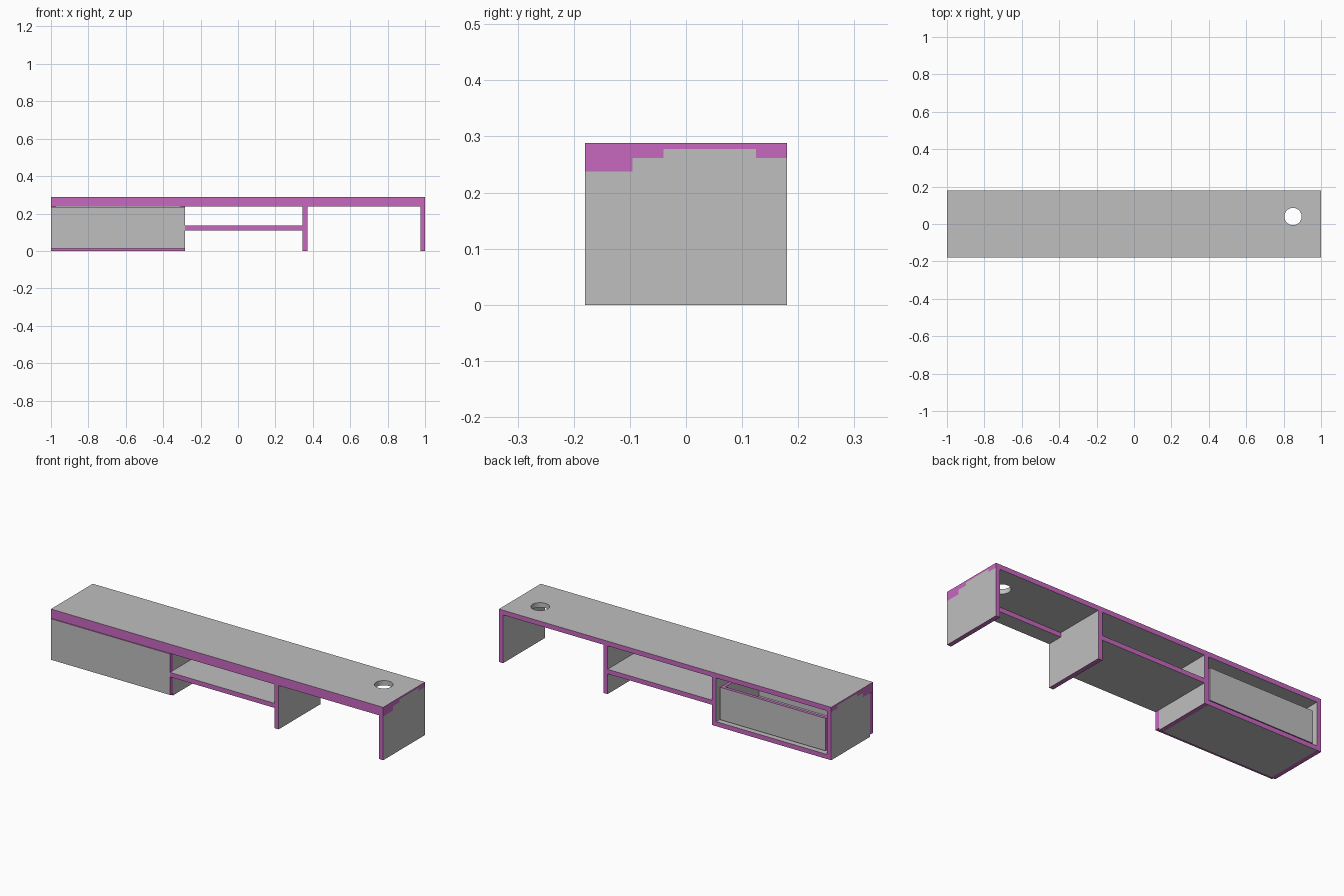
import bpy, bmesh
from mathutils import Vector

cube = bpy.data.objects.get("Cube")
if cube:
    bpy.data.objects.remove(cube, do_unlink=True)


def make_material(name, rgb):
    m = bpy.data.materials.new(name)
    m.use_nodes = True
    m.diffuse_color = (*rgb, 1)
    m.node_tree.nodes["Principled BSDF"].inputs["Base Color"].default_value = (*rgb, 1)
    return m


BOARD = make_material("grey board", (0.52, 0.52, 0.52))
EDGE = make_material("magenta edge band", (0.578, 0.14, 0.527))

T = 0.025                      # board thickness
FRONT, BACK = -0.18, 0.18
TOP, UNDER, RAIL_Z = 0.288, 0.262, 0.238
RAIL_Y = -0.095                # rear edge of the front rail
TENON = (-0.04, 0.125, 0.278)  # start, end and height of the panel tenon
HOLE = Vector((0.85, 0.04))
HOLE_R = 0.046


def paint(obj, axis):
    """Grey on the broad faces, magenta on the cut edges."""
    for p in obj.data.polygons:
        p.material_index = 0 if abs(p.normal[axis]) > 0.7 else 1


def new_object(name, bm, axis=None):
    bmesh.ops.recalc_face_normals(bm, faces=bm.faces)
    me = bpy.data.meshes.new(name)
    bm.to_mesh(me)
    bm.free()
    obj = bpy.data.objects.new(name, me)
    bpy.context.collection.objects.link(obj)
    me.materials.append(BOARD)
    me.materials.append(EDGE)
    if axis is not None:
        paint(obj, axis)
    return obj


def board(name, x, y, z, axis=None):
    bm = bmesh.new()
    bmesh.ops.create_cube(bm, size=1)
    for v in bm.verts:
        v.co = [lo + (c + 0.5) * (hi - lo) for c, (lo, hi) in zip(v.co, (x, y, z))]
    return new_object(name, bm, axis)


def panel(name, x, front):
    """Upright notched for the front rail, with a tenon into the top."""
    a, b, h = TENON
    outline = [(front, 0), (BACK, 0), (BACK, UNDER), (b, UNDER), (b, h), (a, h),
               (a, UNDER), (RAIL_Y, UNDER), (RAIL_Y, RAIL_Z), (front, RAIL_Z)]
    bm = bmesh.new()
    face = bm.faces.new([bm.verts.new((x, y, z)) for y, z in outline])
    ext = bmesh.ops.extrude_face_region(bm, geom=[face])
    verts = [g for g in ext["geom"] if isinstance(g, bmesh.types.BMVert)]
    bmesh.ops.translate(bm, verts=verts, vec=(T, 0, 0))
    return new_object(name, bm, 0)


def cut(obj, cutter):
    mod = obj.modifiers.new("cut", "BOOLEAN")
    mod.operation, mod.solver, mod.object = "DIFFERENCE", "EXACT", cutter
    bpy.context.view_layer.objects.active = obj
    bpy.ops.object.modifier_apply(modifier=mod.name)
    bpy.data.objects.remove(cutter, do_unlink=True)


# Uprights
DRAWER_FRONT_BACK = FRONT + T
INNER = -0.283                 # inner end of the drawer bay
panel("left_end_panel", 1 - T, FRONT)
panel("middle_panel", 0.346, FRONT)
panel("drawer_bay_panel", INNER - T, DRAWER_FRONT_BACK)
panel("right_end_panel", -1, DRAWER_FRONT_BACK)

# Top board with mortises at both ends and a cable hole
top = board("top_board", (-1, 1), (FRONT, BACK), (UNDER, TOP))
for x in ((-1.1, -1 + T), (1 - T, 1.1)):
    cut(top, board("mortise_cutter", x, TENON[:2], (0.2, TENON[2])))
bm = bmesh.new()
bmesh.ops.create_cone(bm, cap_ends=True, segments=48, radius1=HOLE_R, radius2=HOLE_R, depth=1)
bmesh.ops.translate(bm, verts=bm.verts, vec=(HOLE.x, HOLE.y, 0.2))
cut(top, new_object("hole_cutter", bm))
paint(top, 2)
for p in top.data.polygons:
    if (p.center.xy - HOLE).length < HOLE_R * 1.05:
        p.material_index = 0

# Front rail, shelf and floor of the drawer bay
board("front_rail", (-1, 1), (FRONT, RAIL_Y), (RAIL_Z, UNDER), 2)
board("shelf", (INNER, 0.346), (FRONT, BACK), (0.11, 0.135), 2)
board("drawer_bay_floor", (-1 + T, INNER - T), (DRAWER_FRONT_BACK, BACK), (0, T), 2)

# Drawer
W = 0.018
X0, X1 = -1 + T + 0.017, INNER - T - 0.017
Y0, Y1 = DRAWER_FRONT_BACK, 0.17
Z0, Z1 = 0.036, 0.213
board("drawer_front", (-1, INNER), (FRONT, Y0), (0.012, 0.235), 1)
board("drawer_side_right", (X0, X0 + W), (Y0, Y1 - W), (Z0, Z1), 0)
board("drawer_side_left", (X1 - W, X1), (Y0, Y1 - W), (Z0, Z1), 0)
board("drawer_back", (X0, X1), (Y1 - W, Y1), (Z0, Z1), 1)
board("drawer_inner_front", (X0 + W, X1 - W), (Y0, Y0 + W), (Z0, Z1), 1)
board("drawer_bottom", (X0 + W, X1 - W), (Y0 + W, Y1 - W), (Z0, Z0 + W), 2)
